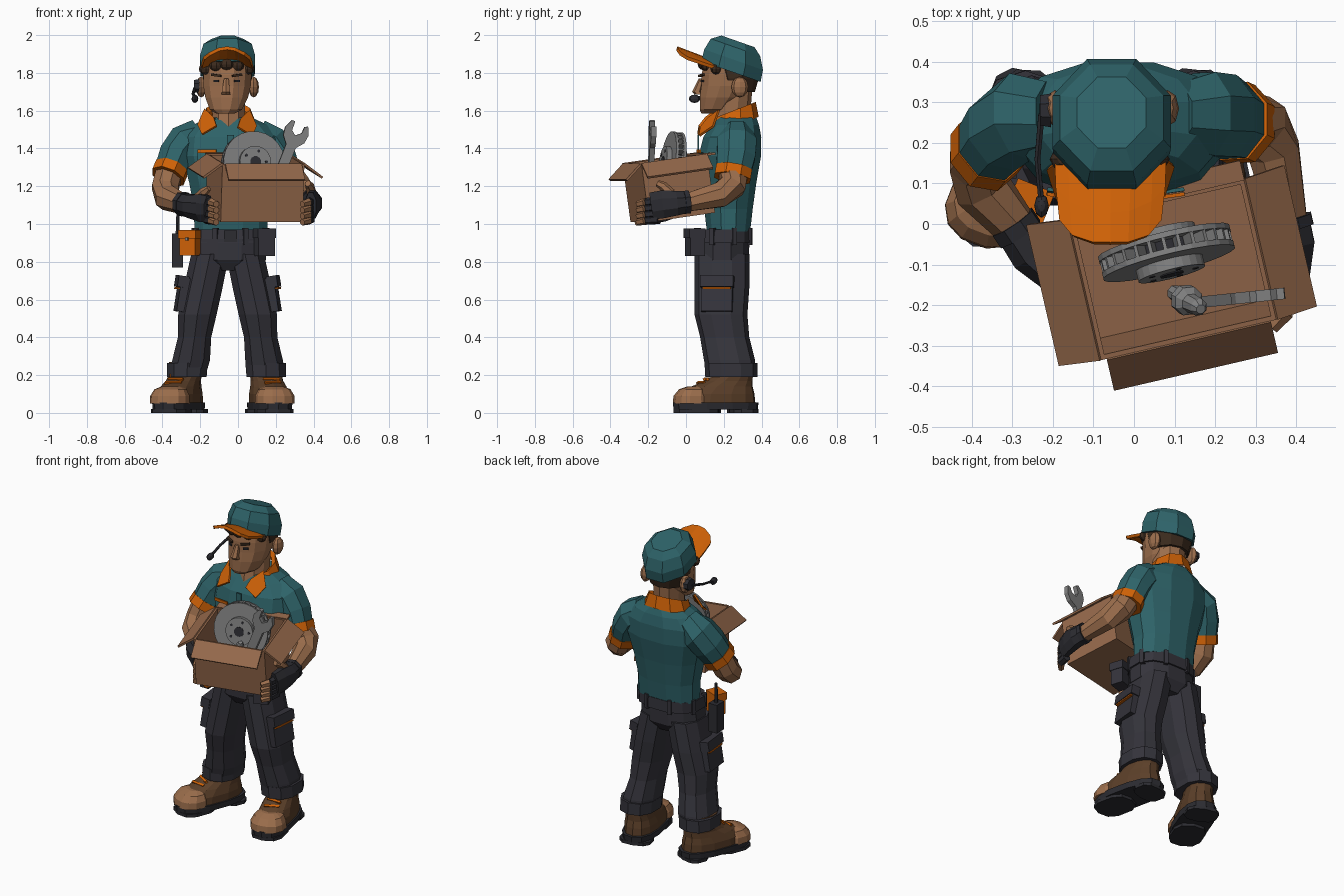
import bpy, bmesh, math
from mathutils import Matrix, Vector, Euler

I4 = Matrix.Identity(4)
R = math.radians

def material(name, r, g, b):
    m = bpy.data.materials.new(name)
    m.diffuse_color = (r, g, b, 1)
    return m

TEAL = material("teal cloth", .027, .124, .14)
ORANGE = material("orange trim", .62, .12, .002)
SKIN = material("skin", .33, .155, .073)
CARD = material("cardboard", .3, .14, .07)
CHAR = material("charcoal cloth", .035, .034, .044)
BLACK = material("black rubber", .025, .025, .031)
METAL = material("grey metal", .22, .22, .22)
BOOT = material("boot leather", .105, .05, .022)
TAN = material("tan leather", .33, .155, .072)
HAIR = material("dark hair", .045, .024, .013)

def finish(name, bm, mat, M=I4):
    bmesh.ops.recalc_face_normals(bm, faces=bm.faces)
    bm.transform(M)
    me = bpy.data.meshes.new(name)
    bm.to_mesh(me)
    bm.free()
    me.materials.append(mat)
    ob = bpy.data.objects.new(name, me)
    bpy.context.collection.objects.link(ob)
    return ob

def tube(name, pts, mat, n=8, axis=None, sq=1, M=I4, cap=True, skip=()):
    """Loft of elliptical rings (x, y, z, radius_a, radius_b); axis fixes the ring normal, skip leaves strips open."""
    bm, rings = bmesh.new(), []
    P = [Vector(p[:3]) for p in pts]
    for i, p in enumerate(pts):
        t = Vector(axis) if axis else P[min(i + 1, len(P) - 1)] - P[max(i - 1, 0)]
        t.normalize()
        side = Vector((1, 0, 0)) - t * t.x
        side.normalize()
        up = t.cross(side)
        ring = []
        for k in range(n):
            a = (k + .5) * 2 * math.pi / n
            c, s = math.cos(a), math.sin(a)
            c, s = math.copysign(abs(c) ** sq, c), math.copysign(abs(s) ** sq, s)
            ring.append(bm.verts.new(P[i] + side * c * p[3] + up * s * p[-1]))
        rings.append(ring)
    for r0, r1 in zip(rings, rings[1:]):
        for k in range(n):
            if k not in skip:
                bm.faces.new((r0[k], r0[(k + 1) % n], r1[(k + 1) % n], r1[k]))
    if cap:
        bm.faces.new(rings[0])
        bm.faces.new(rings[-1])
    return finish(name, bm, mat, M)

def cuboid(name, loc, size, mat, rot=(0, 0, 0), M=I4):
    bm = bmesh.new()
    bmesh.ops.create_cube(bm, size=1)
    L = Matrix.Translation(loc) @ Euler([R(a) for a in rot]).to_matrix().to_4x4() @ Matrix.Diagonal((*size, 1))
    return finish(name, bm, mat, M @ L)

def ball(name, loc, size, mat):
    bm = bmesh.new()
    bmesh.ops.create_uvsphere(bm, u_segments=8, v_segments=6, radius=1)
    return finish(name, bm, mat, Matrix.Translation(loc) @ Matrix.Diagonal((*size, 1)))

def plate(name, pts, thick, mat, M=I4):
    """Flat polygon given thickness along its normal."""
    bm = bmesh.new()
    f = bm.faces.new([bm.verts.new(p) for p in pts])
    f.normal_update()
    off = f.normal * thick
    top = bmesh.ops.extrude_face_region(bm, geom=[f])["geom"]
    bmesh.ops.translate(bm, vec=off, verts=[v for v in top if isinstance(v, bmesh.types.BMVert)])
    return finish(name, bm, mat, M)

Z = (0, 0, 1)
# Shirt body with placket and chest pockets
tube("shirt", [(-.037, .225, .96, .2, .118), (-.038, .225, 1.08, .2, .132), (-.037, .225, 1.22, .228, .152),
     (-.035, .232, 1.36, .268, .17), (-.035, .245, 1.46, .262, .158), (-.04, .26, 1.525, .2, .13),
     (-.045, .265, 1.565, .12, .11)], TEAL, n=12, axis=Z, sq=.85)
for s in (-1, 1):
    cuboid("chest_pocket", (-.045 + s * .12, .074, 1.33), (.1, .009, .1), TEAL, (-6, 0, s * 8))
    cuboid("pocket_trim", (-.045 + s * .12, .067, 1.385), (.1, .009, .018), ORANGE, (0, 0, s * 8))
cuboid("shirt_placket", (-.04, .065, 1.36), (.035, .009, .22), TEAL)

# Neck, undershirt and collar
tube("neck", [(-.05, .23, 1.5, .09, .105), (-.05, .24, 1.58, .09, .1), (-.055, .25, 1.7, .097, .1)], SKIN, n=10, axis=Z)
tube("undershirt", [(-.05, .215, 1.48, .092, .112), (-.05, .22, 1.535, .09, .1)], HAIR, axis=(0, -.4, .92))
tube("collar", [(-.05, .25, 1.515, .155, .145), (-.052, .25, 1.6, .122, .128), (-.052, .245, 1.58, .1, .11)],
     ORANGE, n=10, axis=(0, -.36, .93), cap=False, skip=(6, 7))
for s in (-1, 1):
    plate("collar_point", [(-.055 + s * x, y, z) for x, y, z in
          ((.118, .17, 1.605), (.155, .14, 1.52), (.132, .068, 1.47), (.055, .075, 1.515), (.07, .11, 1.56))], .012, ORANGE)

# Head: skull, ears, nose, eyes, brows, mouth
tube("head", [(-.067, .13, 1.585, .05, .05), (-.064, .16, 1.605, .088, .09), (-.06, .195, 1.67, .117, .126),
     (-.058, .218, 1.73, .13, .142), (-.056, .228, 1.79, .132, .15), (-.055, .235, 1.86, .13, .145)], SKIN, n=12, axis=Z)
for x in (-.195, .083):
    ball("ear", (x, .285, 1.725), (.028, .045, .055), SKIN)
tube("nose", [(-.064, .07, 1.685, .027, .024), (-.064, .058, 1.7, .025, .026), (-.062, .082, 1.77, .014, .014)], SKIN, n=6, axis=Z)
for s in (-1, 1):
    cuboid("eye", (-.06 + s * .055, .086, 1.757), (.03, .009, .012), BLACK, (0, 0, s * 25))
    cuboid("eyebrow", (-.06 + s * .055, .081, 1.787), (.055, .014, .012), HAIR, (0, -s * 8, s * 25))
cuboid("mouth", (-.064, .081, 1.648), (.05, .008, .006), BOOT)

# Hair under the cap
tube("hair_back", [(-.056, .265, 1.7, .11, .1), (-.056, .26, 1.77, .136, .125), (-.056, .245, 1.86, .138, .15)], HAIR, n=10, axis=Z)
for i in range(5):
    x = i - 2
    ball("hair_fringe", (-.06 + x * .055, .092 + .017 * x * x, 1.845 - .006 * x * x), (.038, .03, .03), HAIR)

# Cap with a curved visor
tube("cap", [(-.055, .238, 1.807, .155, .18), (-.055, .252, 1.87, .158, .178), (-.055, .262, 1.935, .138, .15),
     (-.055, .275, 1.967, .092, .1)], TEAL, n=8, axis=(0, .33, .94))
bm = bmesh.new()
grid = [[bm.verts.new((-.058 + s * (.138 - .012 * t * t), (.1 + .07 * s * s) * (1 - t) + (-.045 + .055 * s ** 4) * t,
         1.885 + .055 * t - .055 * s * s)) for s in (-1, -.75, -.35, 0, .35, .75, 1)] for t in (0, .5, 1)]
for a, b in zip(grid, grid[1:]):
    for k in range(6):
        bm.faces.new((a[k], a[k + 1], b[k + 1], b[k]))
visor = finish("cap_visor", bm, ORANGE)
visor.modifiers.new("thickness", "SOLIDIFY").thickness = .018

# Headset on one ear
tube("headset_cup", [(-.205, .28, 1.73, .04, .045), (-.232, .28, 1.73, .035, .04)], BLACK, axis=(-1, 0, .01))
tube("headset_boom", [(-.228, .27, 1.72, .009, .009), (-.238, .16, 1.69, .008, .008), (-.228, .05, 1.665, .008, .008)], BLACK, n=6)
ball("headset_mic", (-.228, .045, 1.663), (.018, .03, .022), BLACK)

# Arms: sleeve, orange cuff, forearm, fingerless glove, fingers
def arm(sleeve, fore, glove, fingers, thumb):
    tube("sleeve", sleeve, TEAL)
    a, b = Vector(sleeve[-2][:3]), Vector(sleeve[-1][:3])
    d = (b - a).normalized()
    tube("sleeve_cuff", [(*(b - d * .025), .094, .104), (*(b + d * .03), .094, .104)], ORANGE)
    tube("forearm", fore, SKIN)
    tube("glove", glove, BLACK)
    w, v = Vector(glove[0][:3]), Vector(glove[1][:3])
    tube("glove_cuff", [(*w, .062, .066), (*w.lerp(v, .4), .062, .066)], BLACK)
    for i in range(4):
        p = [(x, y, z + .045 - .032 * i, r) for x, y, z, r in fingers]
        tube("finger_glove", p[:2], BLACK, n=6)
        tube("finger", p[1:], SKIN, n=6)
    tube("thumb", thumb, SKIN, n=6)

arm([(-.2, .27, 1.475, .09, .085), (-.28, .265, 1.43, .1, .112), (-.325, .23, 1.36, .098, .11), (-.36, .185, 1.275, .088, .098)],
    [(-.36, .19, 1.29, .075, .08), (-.385, .15, 1.19, .075, .075), (-.375, .09, 1.14, .072, .072), (-.28, -.02, 1.1, .052, .052)],
    [(-.3, .005, 1.108, .056, .06), (-.25, -.07, 1.095, .06, .066), (-.19, -.13, 1.085, .046, .08), (-.155, -.18, 1.08, .032, .075)],
    [(-.17, -.14, 1.075, .024), (-.14, -.21, 1.07, .023), (-.115, -.265, 1.06, .018)],
    [(-.22, -.09, 1.13, .027), (-.18, -.13, 1.17, .024), (-.155, -.15, 1.19, .016)])
arm([(.1, .27, 1.475, .09, .085), (.175, .27, 1.43, .1, .112), (.222, .265, 1.36, .09, .11), (.255, .25, 1.27, .084, .098)],
    [(.258, .25, 1.28, .075, .085), (.31, .245, 1.2, .078, .075), (.345, .18, 1.155, .068, .072), (.38, .01, 1.115, .05, .052)],
    [(.38, .015, 1.117, .055, .06), (.395, -.05, 1.11, .054, .07), (.395, -.12, 1.105, .042, .08), (.385, -.18, 1.095, .032, .078)],
    [(.385, -.15, 1.075, .024), (.375, -.215, 1.07, .023), (.34, -.255, 1.06, .018)],
    [(.39, -.08, 1.16, .028), (.38, -.12, 1.2, .025), (.37, -.15, 1.215, .018)])

# Trousers, belt and loops
tube("trouser_hips", [(-.045, .19, .755, .1, .11), (-.047, .19, .81, .2, .148), (-.042, .19, .92, .2, .15)], CHAR, n=12, axis=Z, sq=.85)
tube("belt", [(-.04, .195, .9, .208, .155), (-.04, .2, .97, .205, .148)], CHAR, n=12, axis=Z, sq=.85)
for i in range(8):
    a = (i + .5) * math.pi / 4
    cuboid("belt_loop", (-.04 + .203 * math.cos(a), .197 + .148 * math.sin(a), .935), (.025, .03, .09), CHAR, (0, 0, math.degrees(a) + 90))
cuboid("belt_buckle", (-.04, .045, .935), (.07, .012, .06), BLACK)

# Legs, turn-ups, cargo pockets and boots
for s, yaw, out in ((-1, -21, .025), (1, 12, .003)):
    X = lambda d: -.055 + s * d
    ankle = .203 + out * .5
    tube("trouser_leg", [(X(.092), .19, .84, .105, .145), (X(.13), .19, .66, .107, .145), (X(.16), .185, .52, .106, .14),
         (X(.175), .205, .4, .092, .13), (X(.193), .23, .28, .104, .135), (X(ankle), .24, .2, .104, .13)], CHAR, n=10, axis=Z, sq=.85)
    tube("trouser_turn_up", [(X(ankle), .24, .19, .109, .138), (X(ankle - .003), .238, .265, .112, .14)], CHAR, n=10, axis=Z, sq=.85)
    cuboid("cargo_pocket", (X(.24), .165, .625), (.05, .165, .18), CHAR, (0, s * -9, s * -6))
    cuboid("cargo_flap", (X(.243), .165, .695), (.056, .176, .06), CHAR, (0, s * -9, s * -6))
    cuboid("cargo_trim", (X(.247), .165, .657), (.056, .15, .009), ORANGE, (0, s * -9, s * -6))
    F = Matrix.Translation((X(.2 + out), .25, 0)) @ Matrix.Rotation(R(yaw), 4, "Z")
    tube("boot_sole", [(0, -.095, .018, .106, .228), (0, -.095, .055, .109, .232)], BLACK, n=14, axis=Z, sq=.8, M=F)
    for y, ry in ((-.2, .122), (.055, .075)):
        tube("boot_tread", [(0, y, 0, .1, ry), (0, y, .02, .1, ry)], BLACK, n=10, axis=Z, sq=.75, M=F)
    tube("boot", [(0, -.09, .05, .1, .21), (0, -.085, .1, .1, .2), (0, -.06, .14, .09, .165), (0, -.025, .17, .082, .13),
         (0, 0, .2, .082, .105), (0, 0, .27, .08, .1)], BOOT, n=14, axis=Z, sq=.85, M=F)
    tube("boot_toe", [(0, -.225, .05, .104, .098), (0, -.225, .09, .103, .094), (0, -.215, .125, .085, .075),
         (0, -.205, .14, .05, .04)], TAN, n=12, axis=Z, sq=.85, M=F)
    for i in range(3):
        cuboid("boot_lace", (0, -.175 + i * .036, .158 + i * .02), (.09, .014, .014), ORANGE, (30, 0, 12 * (-1) ** i), M=F)

# Belt pouches and radio
cuboid("pouch", (.14, .048, .9), (.092, .08, .14), CHAR, (0, 0, 18))
cuboid("pouch_flap", (.14, .046, .95), (.1, .09, .05), CHAR, (0, 0, 18))
cuboid("orange_pouch", (-.255, .06, .9), (.09, .075, .135), ORANGE, (0, 0, -22))
cuboid("orange_pouch_flap", (-.256, .056, .945), (.098, .083, .045), ORANGE, (0, 0, -22))
cuboid("pouch_stud", (-.272, .013, .92), (.016, .009, .016), METAL, (0, 0, -22))
cuboid("radio", (-.32, .15, .86), (.06, .075, .18), BLACK)
tube("radio_antenna", [(-.32, .15, .94, .012), (-.318, .15, 1.07, .009)], BLACK, n=6)

# Open cardboard box, tilted and turned
B = Matrix.Translation((.085, -.07, 1.035)) @ Matrix.Rotation(R(13), 4, "Z") @ Matrix.Rotation(R(8), 4, "X")
W, D, H, T = .445, .36, .31, .012
cuboid("box_bottom", (0, 0, T / 2), (W, D, T), CARD, M=B)
for s in (-1, 1):
    cuboid("box_side", (s * (W - T) / 2, 0, H / 2), (T, D, H), CARD, M=B)
    cuboid("box_wall", (0, s * (D - T) / 2, H / 2), (W, T, H), CARD, M=B)
    cuboid("side_flap", (s * (W / 2 + .05), 0, H - .036), (.125, D, T), CARD, (0, s * 36, 0), M=B)
cuboid("front_flap", (0, -D / 2 - .043, H - .037), (W - .03, .114, T), CARD, (39, 0, 0), M=B)
cuboid("back_flap", (0, D / 2 + .022, H), (W, .05, T), CARD, M=B)

# Vented brake disc, local axis along z
G = Matrix.Translation((.08, -.07, 1.322)) @ Matrix.Rotation(R(14), 4, "Z") @ Matrix.Rotation(R(82), 4, "X")
def drum(name, z0, z1, r, mat=METAL, n=24, x=0, y=0):
    tube(name, [(x, y, z0, r), (x, y, z1, r)], mat, n=n, axis=Z, M=G)
drum("disc_front", .014, .028, .168)
drum("disc_back", -.028, -.014, .168)
drum("disc_core", -.014, .014, .12, BLACK)
drum("disc_bell", -.055, .055, .085)
drum("disc_hub_hole", .055, .058, .03, BLACK, 12)
for i in range(28):
    a = i * math.pi / 14
    cuboid("disc_fin", (.14 * math.cos(a), .14 * math.sin(a), 0), (.05, .009, .03), METAL, (0, 0, math.degrees(a)), M=G)
for i in range(5):
    a = i * math.tau / 5
    drum("bolt_hole", .055, .057, .008, BLACK, 8, .06 * math.cos(a), .06 * math.sin(a))

# Open-ended spanner and a small plug
S = Matrix.Translation((.19, -.19, 1.19)) @ Matrix.Rotation(R(6), 4, "Z") @ Matrix.Rotation(R(22), 4, "Y")
outline = [(-.026, 0), (.026, 0), (.028, .24), (.06, .28), (.066, .325), (.046, .37), (.03, .36), (.028, .325),
           (0, .3), (-.026, .32), (-.028, .37), (-.046, .37), (-.066, .325), (-.06, .28), (-.028, .24)]
plate("spanner", [(x, .014, z) for x, z in outline], .028, METAL, S)
tube("small_plug", [(.1, -.17, 1.14, .02), (.12, -.18, 1.2, .022), (.125, -.185, 1.215, .038), (.135, -.19, 1.24, .038),
     (.14, -.195, 1.25, .024), (.16, -.205, 1.3, .022), (.165, -.21, 1.315, .012)], METAL, n=8)
